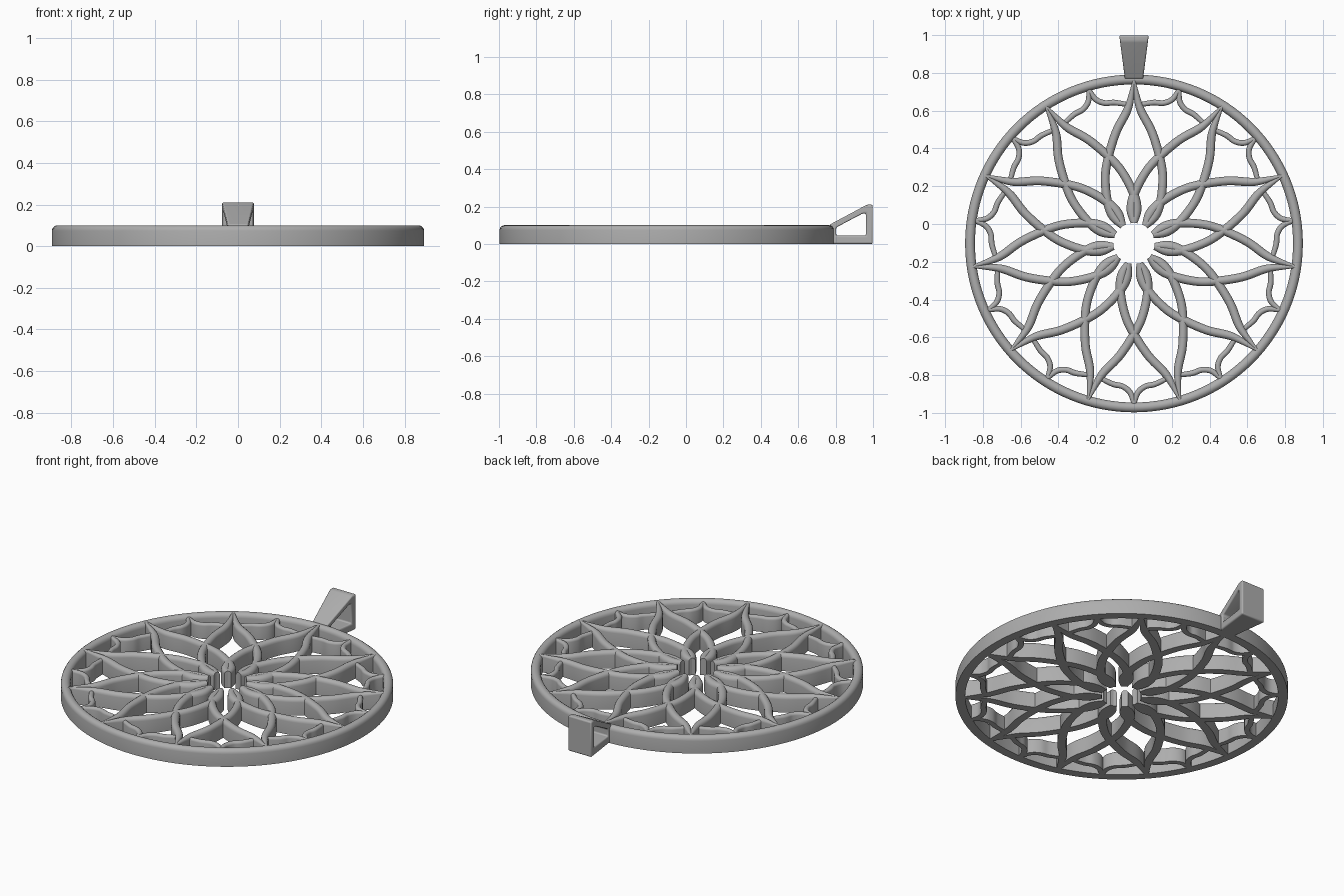
import bpy, bmesh, math
from mathutils import Vector

cube = bpy.data.objects.get("Cube")
if cube:
    bpy.data.objects.remove(cube)

PETALS = 11
CENTRE = (0, -0.103, 0)

grey = bpy.data.materials.new("plain grey")
grey.use_nodes = True
grey.diffuse_color = (0.42, 0.42, 0.42, 1)
grey.node_tree.nodes["Principled BSDF"].inputs["Base Color"].default_value = grey.diffuse_color


def finish(name, bm, location=(0, 0, 0)):
    bmesh.ops.recalc_face_normals(bm, faces=bm.faces)
    mesh = bpy.data.meshes.new(name)
    bm.to_mesh(mesh)
    bm.free()
    mesh.materials.append(grey)
    obj = bpy.data.objects.new(name, mesh)
    obj.location = location
    bpy.context.collection.objects.link(obj)
    bpy.ops.object.select_all(action='DESELECT')
    obj.select_set(True)
    bpy.context.view_layer.objects.active = obj
    bpy.ops.object.shade_smooth_by_angle(angle=math.radians(40))
    return obj


def smooth_path(points, steps=6):
    """Catmull-Rom through (x, y, half width) points."""
    p = [Vector(q) for q in points]
    p = [2 * p[0] - p[1]] + p + [2 * p[-1] - p[-2]]
    out = []
    for a, b, c, d in zip(p, p[1:], p[2:], p[3:]):
        for i in range(steps):
            t = i / steps
            out.append(0.5 * (2 * b + (c - a) * t + (2 * a - 5 * b + 4 * c - d) * t * t
                              + (3 * b - a - 3 * c + d) * t ** 3))
    return out + [p[-2]]


def section(half, height, dome):
    """Flat-bottomed wall with a rounded top, as (offset, z) pairs."""
    arc = [(half * math.cos(a), height - dome + dome * math.sin(a))
           for a in (math.pi * i / 8 for i in range(9))]
    return [(half, 0)] + arc + [(-half, 0)]


def bridge(bm, loops, closed=False):
    pairs = list(zip(loops, loops[1:])) + ([(loops[-1], loops[0])] if closed else [])
    for a, b in pairs:
        for i in range(len(a)):
            j = (i + 1) % len(a)
            bm.faces.new((a[i], a[j], b[j], b[i]))


def add_wall(bm, points, height, side):
    path = smooth_path(points)
    loops = []
    for i, p in enumerate(path):
        tangent = path[min(i + 1, len(path) - 1)] - path[max(i - 1, 0)]
        n = Vector((-tangent.y, tangent.x)).normalized()
        loops.append([bm.verts.new((side * (p.x + n.x * o), p.y + n.y * o, z))
                      for o, z in section(p.z, height, min(p.z, 0.025))])
    bridge(bm, loops)
    bm.faces.new(loops[0])
    bm.faces.new(loops[-1])


def radial_set(name, points, height, phase):
    """Mirrored pair of walls, repeated around the centre."""
    bm = bmesh.new()
    for side in (-1, 1):
        add_wall(bm, points, height, side)
    first = finish(name, bm, CENTRE)
    for k in range(PETALS):
        obj = first if k == 0 else first.copy()
        if k:
            bpy.context.collection.objects.link(obj)
        obj.rotation_euler.z = (k + phase) * math.tau / PETALS


# Large pointed petals, whose inner ends overlap into the centre flower
radial_set("petal", [(0.0, 0.865, 0.006), (0.03, 0.72, 0.021), (0.095, 0.59, 0.023),
                     (0.14, 0.44, 0.023), (0.152, 0.34, 0.023), (0.14, 0.22, 0.024),
                     (0.108, 0.145, 0.027), (0.061, 0.091, 0.016)], 0.1, 0)

# Thin scalloped webs between the petal tips
radial_set("web", [(0.0, 0.85, 0.012), (0.02, 0.79, 0.015), (0.06, 0.757, 0.015),
                   (0.11, 0.745, 0.015), (0.175, 0.715, 0.013)], 0.09, 0.5)

# Outer rim
bm = bmesh.new()
loops = []
for k in range(128):
    a = math.tau * k / 128
    loops.append([bm.verts.new(((0.868 + o) * math.cos(a), (0.868 + o) * math.sin(a), z))
                  for o, z in section(0.026, 0.1, 0.026)])
bridge(bm, loops, closed=True)
finish("rim", bm, CENTRE)

# Hanging loop: a wedge-shaped frame widening towards the back
outer = [(0.768, 0.0), (0.768, 0.103), (0.968, 0.21), (0.998, 0.21), (0.998, 0.0)]
inner = [(0.803, 0.045), (0.803, 0.088), (0.945, 0.163), (0.962, 0.163), (0.962, 0.045)]
bm = bmesh.new()
loops = []
for profile, side in ((outer, -1), (outer, 1), (inner, 1), (inner, -1)):
    loops.append([bm.verts.new((side * (0.048 + 0.13 * (y - 0.768)), y, z)) for y, z in profile])
bridge(bm, loops, closed=True)
loop = finish("hanging_loop", bm)
bevel = loop.modifiers.new("soft edges", 'BEVEL')
bevel.width = 0.014
bevel.segments = 4
bevel.limit_method = 'ANGLE'
bevel.angle_limit = math.radians(25)
